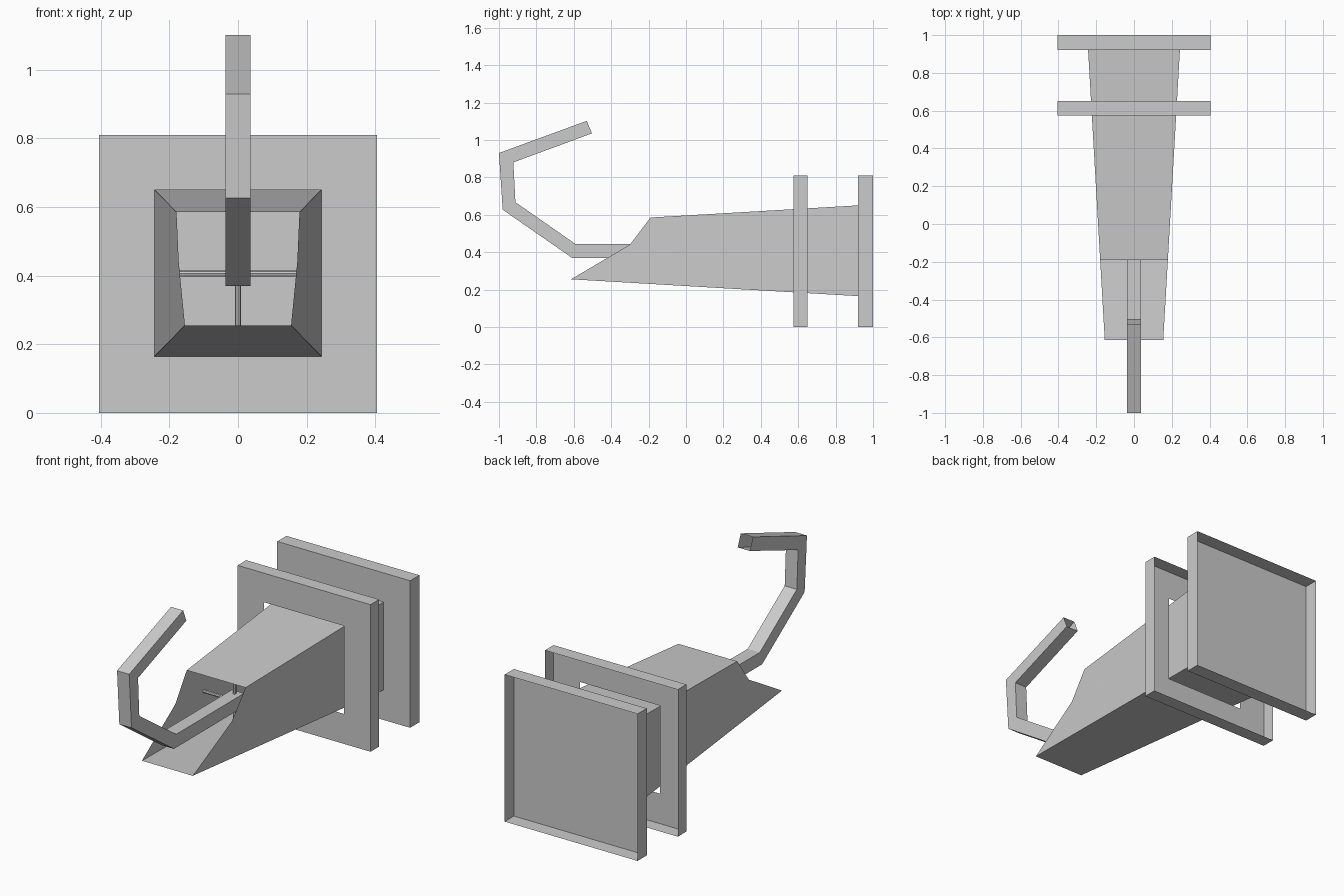
import bpy
import bmesh
from mathutils import Vector

if "Cube" in bpy.data.objects:
    bpy.data.objects.remove(bpy.data.objects["Cube"], do_unlink=True)

grey = bpy.data.materials.new("plain grey")
grey.use_nodes = True
grey.diffuse_color = (0.6, 0.6, 0.6, 1)
grey.node_tree.nodes["Principled BSDF"].inputs["Base Color"].default_value = (0.6, 0.6, 0.6, 1)

# Square outline shared by the spout base and the trim plate hole
BASE = (0.243, 0.165, 0.65)


def finish(name, bm):
    mesh = bpy.data.meshes.new(name)
    bm.to_mesh(mesh)
    bm.free()
    mesh.materials.append(grey)
    obj = bpy.data.objects.new(name, mesh)
    bpy.context.collection.objects.link(obj)
    return obj


def rectangle(bm, half, low, high, y):
    """Ring of four vertices, in order seen from the front."""
    corners = ((-half, low), (half, low), (half, high), (-half, high))
    return [bm.verts.new((x, y, z)) for x, z in corners]


def bridge(bm, ring_a, ring_b):
    for i in range(len(ring_a)):
        j = (i + 1) % len(ring_a)
        bm.faces.new((ring_a[j], ring_a[i], ring_b[i], ring_b[j]))


def plate(name, front, back, hole=None):
    """Sheet with a folded rim, open behind, optionally with a square hole."""
    bm = bmesh.new()
    outer = rectangle(bm, 0.405, 0, 0.81, front)
    bridge(bm, outer, rectangle(bm, 0.405, 0, 0.81, back))
    if hole:
        bridge(bm, rectangle(bm, *hole, front), outer)
    else:
        bm.faces.new(outer)
    bmesh.ops.recalc_face_normals(bm, faces=bm.faces)
    # Front sheet faces forward
    sheet = [f for f in bm.faces if abs(f.normal.y) > 0.9]
    if sheet[0].normal.y > 0:
        bmesh.ops.reverse_faces(bm, faces=bm.faces)
    return finish(name, bm)


plate("wall_plate", 0.92, 1.0)
plate("trim_plate", 0.575, 0.65, BASE)


# Tapered open spout with a slanted mouth
def half_width(y):
    return 0.243 + (y - 0.92) * 0.0575


profile = [(-0.615, 0.255), (0.92, BASE[1]), (0.92, BASE[2]), (-0.19, 0.585), (-0.3, 0.44)]
bm = bmesh.new()
sides = [[bm.verts.new((s * half_width(y), y, z)) for y, z in profile] for s in (-1, 1)]
left, right = sides[1], sides[0]
bm.faces.new(left)
bm.faces.new(right[::-1])
bm.faces.new((right[0], right[1], left[1], left[0]))
bm.faces.new((right[2], right[3], left[3], left[2]))
finish("spout", bm)

# Bent square lever, an open tube swept along its side outline
outer = [(0.0, 0.37), (-0.61, 0.37), (-0.98, 0.627), (-1.0, 0.93), (-0.53, 1.102)]
inner = [(0.0, 0.443), (-0.59, 0.443), (-0.912, 0.667), (-0.923, 0.88), (-0.503, 1.035)]
bm = bmesh.new()
rings = []
for (yo, zo), (yi, zi) in zip(outer, inner):
    rings.append([bm.verts.new(p) for p in
                  ((-0.037, yo, zo), (0.037, yo, zo), (0.037, yi, zi), (-0.037, yi, zi))])
for a, b in zip(rings, rings[1:]):
    bridge(bm, a, b)
bmesh.ops.recalc_face_normals(bm, faces=bm.faces)
if min(bm.faces, key=lambda f: f.calc_center_median().z).normal.z > 0:
    bmesh.ops.reverse_faces(bm, faces=bm.faces)
finish("lever", bm)


# Thin crossed pins that hold the lever inside the spout
def pin(name, start, end):
    a, b = Vector(start), Vector(end)
    bpy.ops.mesh.primitive_cylinder_add(vertices=8, radius=0.009, depth=(b - a).length,
                                        location=(a + b) / 2)
    obj = bpy.context.object
    obj.name = name
    obj.rotation_euler = (b - a).to_track_quat("Z", "Y").to_euler()
    obj.data.materials.append(grey)


PIN_Y = -0.03
w = half_width(PIN_Y)
pin("cross_pin", (-w, PIN_Y, 0.406), (w, PIN_Y, 0.406))
pin("upright_pin", (0, PIN_Y, 0.222), (0, PIN_Y, 0.592))
